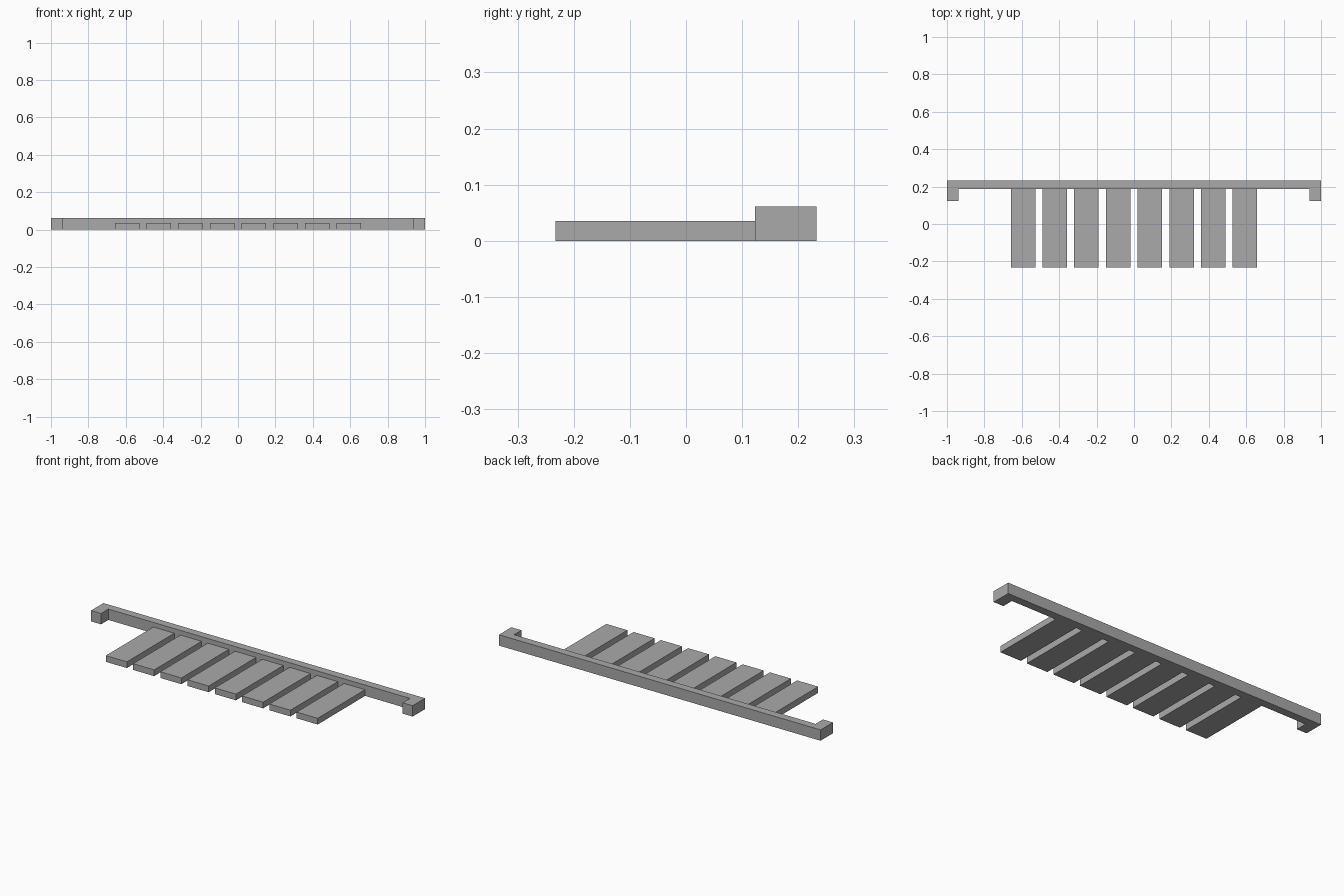
import bpy
import bmesh

cube = bpy.data.objects.get("Cube")
if cube:
    bpy.data.objects.remove(cube, do_unlink=True)

GREY = (0.4, 0.4, 0.4, 1.0)
grey = bpy.data.materials.new("plain_grey")
grey.use_nodes = True
grey.diffuse_color = GREY
grey.node_tree.nodes["Principled BSDF"].inputs["Base Color"].default_value = GREY


def extrude_outline(name, outline, height):
    """Make a flat-shaded solid from a ground outline."""
    bm = bmesh.new()
    base = bm.faces.new([bm.verts.new((x, y, 0)) for x, y in outline])
    top = bmesh.ops.extrude_face_region(bm, geom=[base])["geom"]
    verts = [v for v in top if isinstance(v, bmesh.types.BMVert)]
    bmesh.ops.translate(bm, vec=(0, 0, height), verts=verts)
    bmesh.ops.recalc_face_normals(bm, faces=bm.faces)
    mesh = bpy.data.meshes.new(name)
    bm.to_mesh(mesh)
    bm.free()
    mesh.materials.append(grey)
    obj = bpy.data.objects.new(name, mesh)
    bpy.context.collection.objects.link(obj)
    return obj


BACK, INNER, HOOK = 0.233, 0.188, 0.123
END_WIDTH = 0.062

# Long rail with a short return at each end
half = [(1, BACK), (1, HOOK), (1 - END_WIDTH, HOOK), (1 - END_WIDTH, INNER)]
rail = half + [(-x, y) for x, y in reversed(half)]
extrude_outline("rail", rail, 0.061)

# Row of evenly spaced slats butting against the rail
COUNT, PITCH, WIDTH = 8, 0.1695, 0.131
for i in range(COUNT):
    x = (i - (COUNT - 1) / 2) * PITCH
    left, right = x - WIDTH / 2, x + WIDTH / 2
    outline = [(left, -BACK), (right, -BACK), (right, INNER), (left, INNER)]
    extrude_outline(f"slat_{i + 1}", outline, 0.035)
